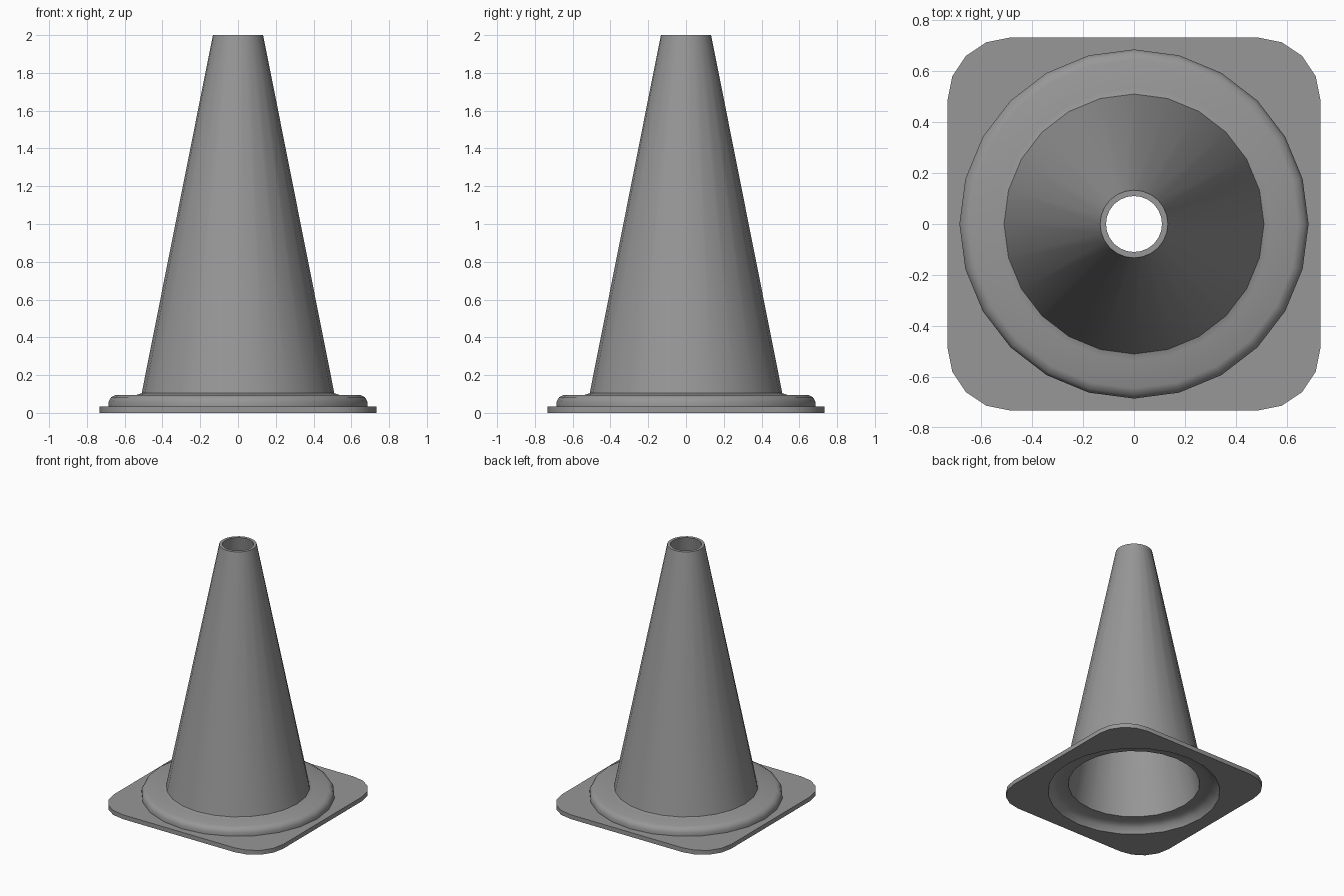
import bpy, bmesh
from math import sin, cos, pi, radians

if "Cube" in bpy.data.objects:
    bpy.data.objects.remove(bpy.data.objects["Cube"])

SIDES = 24
HALF, CORNER, THICK = 0.732, 0.247, 0.034

# Wall profile (radius, height): up the outside, over the rim, down the inside
profile = [(0.685, THICK), (0.685, 0.06), (0.672, 0.083), (0.645, 0.096),
           (0.535, 0.096), (0.51, 0.104), (0.133, 2.0), (0.11, 2.0),
           (0.478, 0.062), (0.56, 0.06), (0.605, 0.04), (0.625, 0.0)]

bm = bmesh.new()


def ring(r, z):
    return [bm.verts.new((r * cos(2 * pi * i / SIDES), r * sin(2 * pi * i / SIDES), z))
            for i in range(SIDES)]


def rounded_square(z):
    verts = []
    c = HALF - CORNER
    for q, (sx, sy) in enumerate([(1, 1), (-1, 1), (-1, -1), (1, -1)]):
        for k in range(5):
            a = q * pi / 2 + k * pi / 8
            verts.append(bm.verts.new((sx * c + CORNER * cos(a), sy * c + CORNER * sin(a), z)))
    return verts


def skin(a, b):
    n = len(a)
    for i in range(n):
        bm.faces.new((a[i], a[(i + 1) % n], b[(i + 1) % n], b[i]))


def loop_edges(loop):
    return [bm.edges.get((loop[i - 1], loop[i])) for i in range(len(loop))]


# Hollow cone with its raised round foot
rings = [ring(r, z) for r, z in profile]
for a, b in zip(rings, rings[1:]):
    skin(a, b)

# Rounded square base plate joined to the foot above and the opening below
bottom, top = rounded_square(0), rounded_square(THICK)
skin(bottom, top)
for outline, hole, nz in ((top, rings[0], 1), (bottom, rings[-1], -1)):
    bmesh.ops.triangle_fill(bm, edges=loop_edges(outline) + loop_edges(hole),
                            use_beauty=True, normal=(0, 0, nz))

bmesh.ops.recalc_face_normals(bm, faces=bm.faces[:])
mesh = bpy.data.meshes.new("traffic_cone")
bm.to_mesh(mesh)
bm.free()
cone = bpy.data.objects.new("traffic_cone", mesh)
bpy.context.collection.objects.link(cone)

# Dark grey rubber
rubber = bpy.data.materials.new("dark_grey_rubber")
rubber.diffuse_color = (0.31, 0.31, 0.31, 1)
rubber.use_nodes = True
rubber.node_tree.nodes["Principled BSDF"].inputs["Base Color"].default_value = rubber.diffuse_color
mesh.materials.append(rubber)

bpy.context.view_layer.objects.active = cone
cone.select_set(True)
bpy.ops.object.shade_smooth_by_angle(angle=radians(50))
